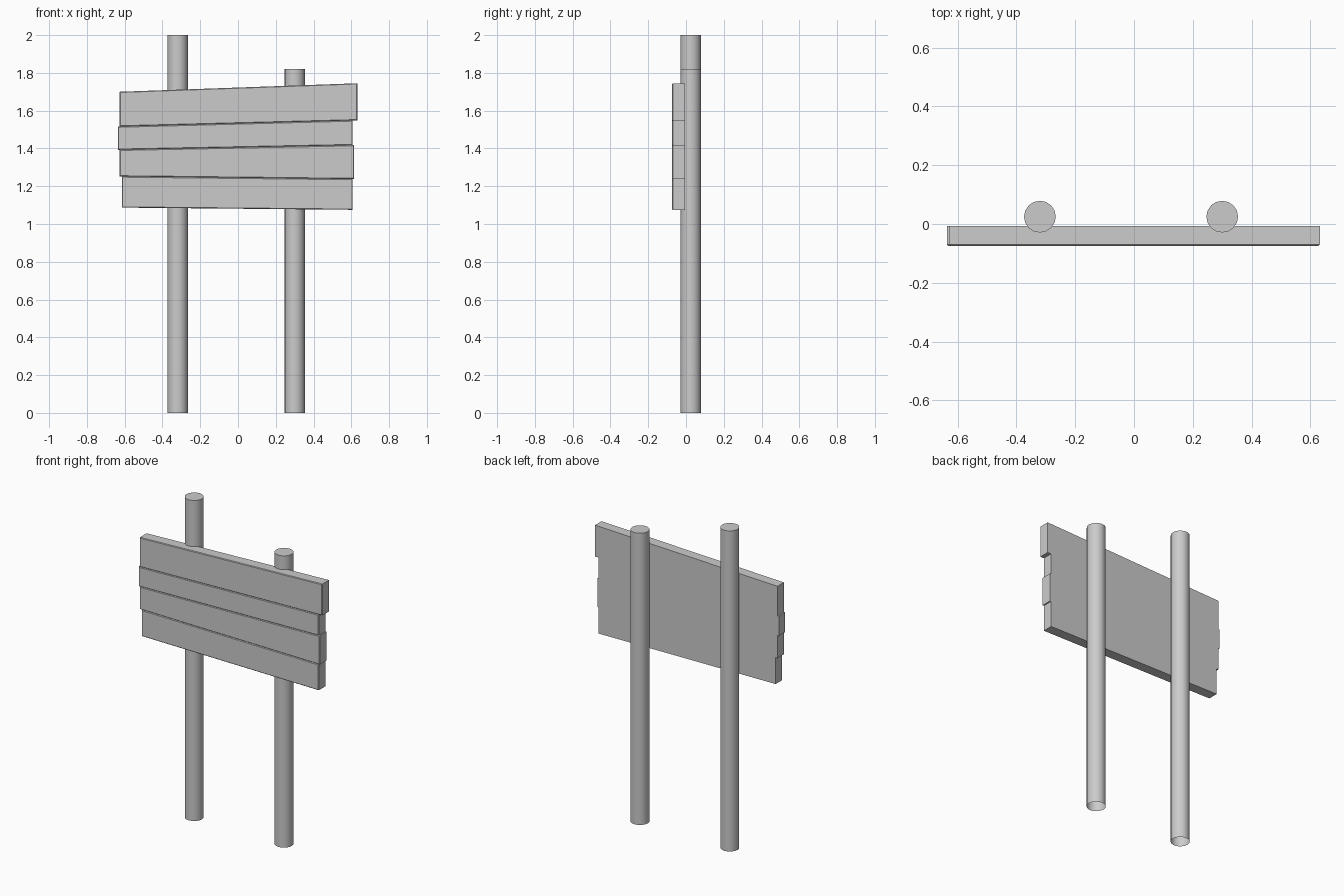
import bpy, bmesh

if "Cube" in bpy.data.objects:
    bpy.data.objects.remove(bpy.data.objects["Cube"])

Y_FRONT, Y_BACK = -0.074, -0.006
POST_Y, POST_R = 0.025, 0.054


def add_object(name, bm):
    bmesh.ops.recalc_face_normals(bm, faces=bm.faces)
    mesh = bpy.data.meshes.new(name)
    bm.to_mesh(mesh)
    bm.free()
    obj = bpy.data.objects.new(name, mesh)
    bpy.context.collection.objects.link(obj)
    return obj


# Round post: closed top, open foot
def post(name, x, height):
    bpy.ops.mesh.primitive_cylinder_add(vertices=16, radius=POST_R, depth=height,
                                        location=(x, POST_Y, height / 2))
    obj = bpy.context.object
    obj.name = name
    bm = bmesh.new()
    bm.from_mesh(obj.data)
    foot = [f for f in bm.faces if f.normal.z < -0.9]
    bmesh.ops.delete(bm, geom=foot, context='FACES_ONLY')
    bm.to_mesh(obj.data)
    bm.free()
    bpy.ops.object.shade_smooth_by_angle()


# Crooked plank: four corners extruded in depth, front rim slightly chamfered
def plank(name, x0, x1, top, bottom):
    corners = [(x0, bottom[0]), (x1, bottom[1]), (x1, top[1]), (x0, top[0])]
    bm = bmesh.new()
    face = bm.faces.new([bm.verts.new((x, Y_BACK, z)) for x, z in corners])
    ext = bmesh.ops.extrude_face_region(bm, geom=[face], use_keep_orig=True)
    front = [g for g in ext['geom'] if isinstance(g, bmesh.types.BMVert)]
    bmesh.ops.translate(bm, verts=front, vec=(0, Y_FRONT - Y_BACK, 0))
    rim = [e for e in bm.edges if all(v in front for v in e.verts)]
    bmesh.ops.bevel(bm, geom=rim, offset=0.004, segments=1, affect='EDGES')
    add_object(name, bm)


post("left_post", -0.32, 2.0)
post("right_post", 0.30, 1.82)

# Seam heights (left end, right end) from top to bottom, at x = -0.63 and x = 0.63
seams = [(1.70, 1.745), (1.516, 1.549), (1.393, 1.418), (1.252, 1.238), (1.087, 1.075)]
ends = [(-0.627, 0.632), (-0.636, 0.607), (-0.627, 0.615), (-0.615, 0.607)]


def seam_z(seam, x):
    return seam[0] + (seam[1] - seam[0]) * (x + 0.63) / 1.26


for i, (x0, x1) in enumerate(ends):
    top, bottom = [(seam_z(s, x0), seam_z(s, x1)) for s in seams[i:i + 2]]
    plank(f"sign_plank_{i + 1}", x0, x1, top, bottom)
